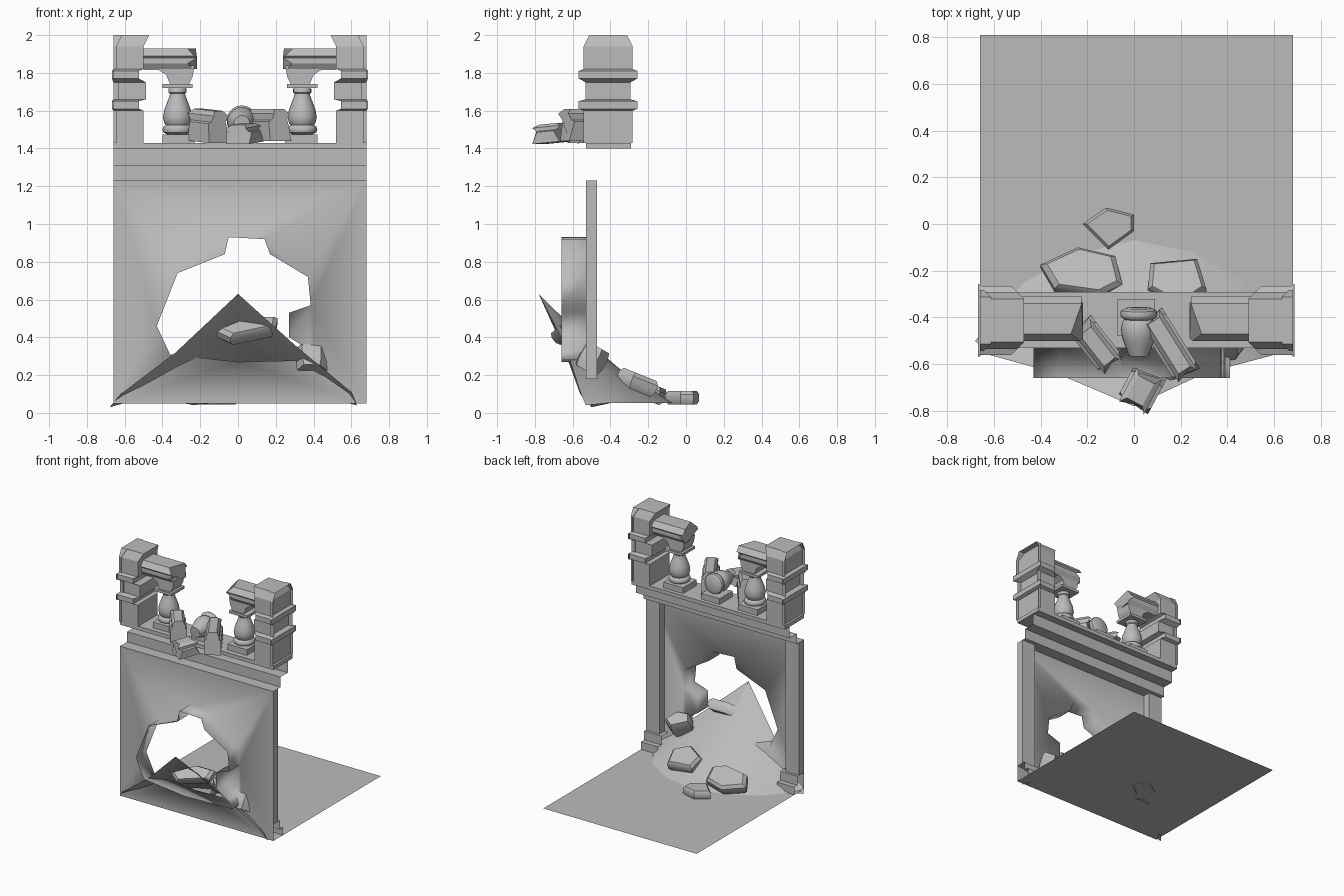
import bpy, bmesh, math
from mathutils import Matrix, Vector

cube = bpy.data.objects.get("Cube")
if cube:
    bpy.data.objects.remove(cube, do_unlink=True)

stone = bpy.data.materials.new("grey stone")
stone.use_nodes = True
grey = (0.5, 0.5, 0.5, 1)
stone.diffuse_color = grey
stone.node_tree.nodes["Principled BSDF"].inputs["Base Color"].default_value = grey
CX = 0.01                      # middle of the wall
LEFT, RIGHT, WALL_Y = -0.66, 0.68, -0.53


def finish(name, bm, smooth=None, fix=True):
    if fix:
        bmesh.ops.recalc_face_normals(bm, faces=bm.faces)
    mesh = bpy.data.meshes.new(name)
    bm.to_mesh(mesh)
    bm.free()
    mesh.materials.append(stone)
    ob = bpy.data.objects.new(name, mesh)
    bpy.context.collection.objects.link(ob)
    if smooth is not None:
        for o in bpy.context.selected_objects:
            o.select_set(False)
        ob.select_set(True)
        bpy.context.view_layer.objects.active = ob
        bpy.ops.object.shade_smooth_by_angle(angle=math.radians(smooth))
    return ob


def loft(name, rings, close=True, cap=True, smooth=None):
    """Skin a list of equal point rings."""
    bm = bmesh.new()
    vs = [[bm.verts.new(p) for p in r] for r in rings]
    n = len(rings[0])
    for a, b in zip(vs, vs[1:]):
        for i in range(n if close else n - 1):
            j = (i + 1) % n
            bm.faces.new((a[i], a[j], b[j], b[i]))
    if cap:
        bm.faces.new(vs[0])
        bm.faces.new(vs[-1])
    return finish(name, bm, smooth)


def box(name, x0, x1, y0, y1, z0, z1):
    ring = [(x0, y0), (x1, y0), (x1, y1), (x0, y1)]
    return loft(name, [[(x, y, z) for x, y in ring] for z in (z0, z1)])


def lathe(name, profile, centre, turn=Matrix.Identity(3), steps=20):
    rings = []
    for r, h in profile:
        ring = [Vector((r * math.cos(t * math.tau / steps), r * math.sin(t * math.tau / steps), h)) for t in range(steps)]
        rings.append([turn @ p + Vector(centre) for p in ring])
    return loft(name, rings, smooth=40)


def strip(name, profile, x0, x1):
    """Sweep an open (y, z) profile sideways."""
    return loft(name, [[(x, y, z) for y, z in profile] for x in (x0, x1)], close=False, cap=False)


# Floor
bm = bmesh.new()
bm.faces.new([bm.verts.new(p) for p in ((LEFT, WALL_Y, .05), (RIGHT, WALL_Y, .05), (RIGHT, .81, .05), (LEFT, .81, .05))])
finish("floor", bm, fix=False)

# Wall with a broken opening whose rim runs outwards
hole = [(-.36, .31), (-.43, .46), (-.32, .74), (-.07, .84), (-.05, .93), (.14, .92), (.17, .84), (.37, .72),
        (.385, .57), (.27, .53), (.27, .4), (.37, .34), (.41, .28), (0, .27)]
bm = bmesh.new()


def loop(points):
    vs = [bm.verts.new((x, WALL_Y, z)) for x, z in points]
    return [bm.edges.new((v, vs[(i + 1) % len(vs)])) for i, v in enumerate(vs)]


outer = loop([(LEFT, .05), (RIGHT, .05), (RIGHT, 1.23), (LEFT, 1.23)])
inner = loop(hole)
bmesh.ops.triangle_fill(bm, edges=outer + inner, use_beauty=True)
rim = bmesh.ops.extrude_edge_only(bm, edges=inner)["geom"]
bmesh.ops.translate(bm, vec=(0, -.13, 0), verts=[v for v in rim if isinstance(v, bmesh.types.BMVert)])
wall = finish("broken_wall", bm)
for p in wall.data.polygons:
    p.use_smooth = True

# Stepped cornice, open towards the outside, and the shelf slab
strip("cornice", [(WALL_Y, 1.23), (-.44, 1.23), (-.44, 1.31), (-.35, 1.31), (-.35, 1.4), (-.29, 1.4)], LEFT, RIGHT)
box("shelf", LEFT, RIGHT, WALL_Y, -.29, 1.4, 1.43)

# Baluster outline and post outline (height, inset); positive inset is narrower
baluster = [(.055, 0), (.075, .01), (.08, .025), (.075, .04), (.062, .048), (.07, .06), (.077, .09), (.07, .13),
            (.055, .17), (.042, .205), (.04, .215), (.048, .222), (.048, .24), (.04, .25)]
post = [(1.43, 0), (1.6, 0), (1.61, -.025), (1.65, -.025), (1.66, .012), (1.75, .012), (1.77, -.025), (1.81, -.025),
        (1.82, 0), (1.94, 0), (2, .03)]


def post_shell(name, s, inner_x, outer_x, grow):
    """Three sided post, hollow on its outer side."""
    rings = []
    for z, d in post:
        d -= grow
        xi = CX + s * (inner_x - d)
        xo = CX + s * outer_x
        rings.append([(xo, -.535 + d, z), (xi, -.535 + d, z), (xi, -.29 - d, z), (xo, -.29 - d, z)])
    ob = loft(name, rings, close=False, cap=False)
    bm = bmesh.new()
    bm.from_mesh(ob.data)
    bm.faces.new([bm.verts[i] for i in range(len(bm.verts) - 4, len(bm.verts))]) if not bm.verts.ensure_lookup_table() else None
    bmesh.ops.recalc_face_normals(bm, faces=bm.faces)
    bm.to_mesh(ob.data)
    bm.free()


for s, side in ((1, "left"), (-1, "right")):
    def X(x):
        return CX + s * x

    def span(name, x0, x1, *yz):
        a, b = sorted((X(x0), X(x1)))
        return box(side + "_" + name, a, b, *yz)

    # Pilaster with a stepped foot
    span("pilaster", .55, .67, WALL_Y, -.47, .18, 1.23)
    strip(side + "_pilaster_foot", [(WALL_Y, .18), (-.45, .18), (-.45, .11), (-.41, .11), (-.41, .05)], X(.52), X(.67))
    # Corner post and its outer edging
    post_shell(side + "_post", s, .51, .67, 0)
    post_shell(side + "_post_edging", s, .645, .67, .008)
    # Baluster between plinth and cap
    span("plinth", .24, .41, -.49, -.32, 1.43, 1.475)
    lathe(side + "_baluster", baluster, (X(.33), -.405, 1.475))
    span("baluster_cap", .25, .41, -.485, -.325, 1.72, 1.74)
    # Broken rail: arched web below, moulded top above
    web = [(.27, 1.74), (.37, 1.74), (.39, 1.79), (.43, 1.815), (.51, 1.815), (.51, 1.84), (.24, 1.84), (.25, 1.78)]
    loft(side + "_rail_web", [[(X(x), y, z) for x, z in web] for y in (-.47, -.34)])
    rail = [(-.47, 1.82), (-.49, 1.85), (-.49, 1.88), (-.5, 1.89), (-.47, 1.93), (-.34, 1.93), (-.31, 1.89),
            (-.32, 1.88), (-.32, 1.85), (-.34, 1.82)]
    loft(side + "_rail", [[(X(.51), y, z) for y, z in rail],
                          [(X(.25 + .03 * math.sin(i * 2)), y, z) for i, (y, z) in enumerate(rail)]])

# Fallen masonry on the shelf
box("middle_plinth", -.07, .09, -.48, -.32, 1.43, 1.475)
lathe("fallen_baluster", baluster[:10], (.02, -.36, 1.55), Matrix.Rotation(math.radians(95), 3, 'X'))


def chunk(name, centre, length, width, height, yaw, tilt=0):
    """Broken rail piece with a moulded cross section and skewed ends."""
    w, h = width / 2, height / 2
    section = [(-w, -h), (w, -h), (w, h * .2), (w * .8, h * .3), (w * .8, h * .7), (w * .5, h),
               (-w * .5, h), (-w * .8, h * .7), (-w * .8, h * .3), (-w, h * .2)]
    turn = Matrix.Rotation(math.radians(yaw), 3, 'Z') @ Matrix.Rotation(math.radians(tilt), 3, 'X')
    rings = [[turn @ Vector((x, e * (length / 2 + .02 * math.sin(i * 2)), z)) + Vector(centre)
              for i, (x, z) in enumerate(section)] for e in (-1, 1)]
    loft(name, rings)


chunk("fallen_rail_right", (-.16, -.52, 1.52), .19, .12, .17, 38, 4)
chunk("fallen_rail_left", (.15, -.52, 1.525), .27, .12, .17, 32)
chunk("fallen_rail_front", (.03, -.71, 1.48), .13, .15, .1, -28, 5)

# Rubble slope: a sheet from the opening down to the floor
crest = [(-.68, -.5, .03), (-.62, -.56, .1), (-.33, -.64, .32), (0, -.78, .63), (.3, -.64, .36), (.6, -.56, .11), (.63, -.53, .04)]
foot = [(-.6, -.4), (-.47, -.25), (-.25, -.13), (0, -.07), (.25, -.12), (.47, -.25), (.58, -.42)]
rings = []
for t, drop in ((0, 0), (.3, .07), (.6, .09), (1, 0)):
    rings.append([(a[0] + (b[0] - a[0]) * t, a[1] + (b[1] - a[1]) * t,
                   a[2] + (.052 - a[2]) * t - drop * max(0, a[2] - .1)) for a, b in zip(crest, foot)])
loft("rubble_slope", rings, close=False, cap=False, smooth=30)


# Loose stones: flat outlines with a chamfered top
def stone_block(name, outline, z, thick, tilt):
    c = Vector((sum(p[0] for p in outline), sum(p[1] for p in outline), 0)) / len(outline)
    turn = Matrix.Rotation(math.radians(tilt), 3, 'X')
    rings = []
    for h, k in ((-.5, .85), (-.2, 1), (.25, 1), (.5, .85)):
        rings.append([turn @ Vector(((x - c.x) * k, (y - c.y) * k, h * thick)) + Vector((c.x, c.y, z)) for x, y in outline])
    loft(name, rings, smooth=35)


stone_block("floor_stone", [(-.22, 0), (-.12, .07), (0, .04), (0, -.03), (-.11, -.11)], .08, .07, 0)
stone_block("slope_stone_right", [(-.4, -.18), (-.24, -.1), (-.08, -.14), (-.05, -.27), (-.14, -.32), (-.34, -.29)], .12, .09, -22)
stone_block("slope_stone_left", [(.07, -.17), (.27, -.15), (.31, -.29), (.2, -.37), (.06, -.29)], .16, .09, -22)
stone_block("opening_stone", [(-.11, -.67), (.06, -.56), (.21, -.56), (.2, -.64), (-.04, -.72)], .44, .08, 40)
stone_block("wall_side_stone", [(.3, -.5), (.42, -.42), (.5, -.47), (.44, -.56), (.34, -.57)], .29, .14, -30)
